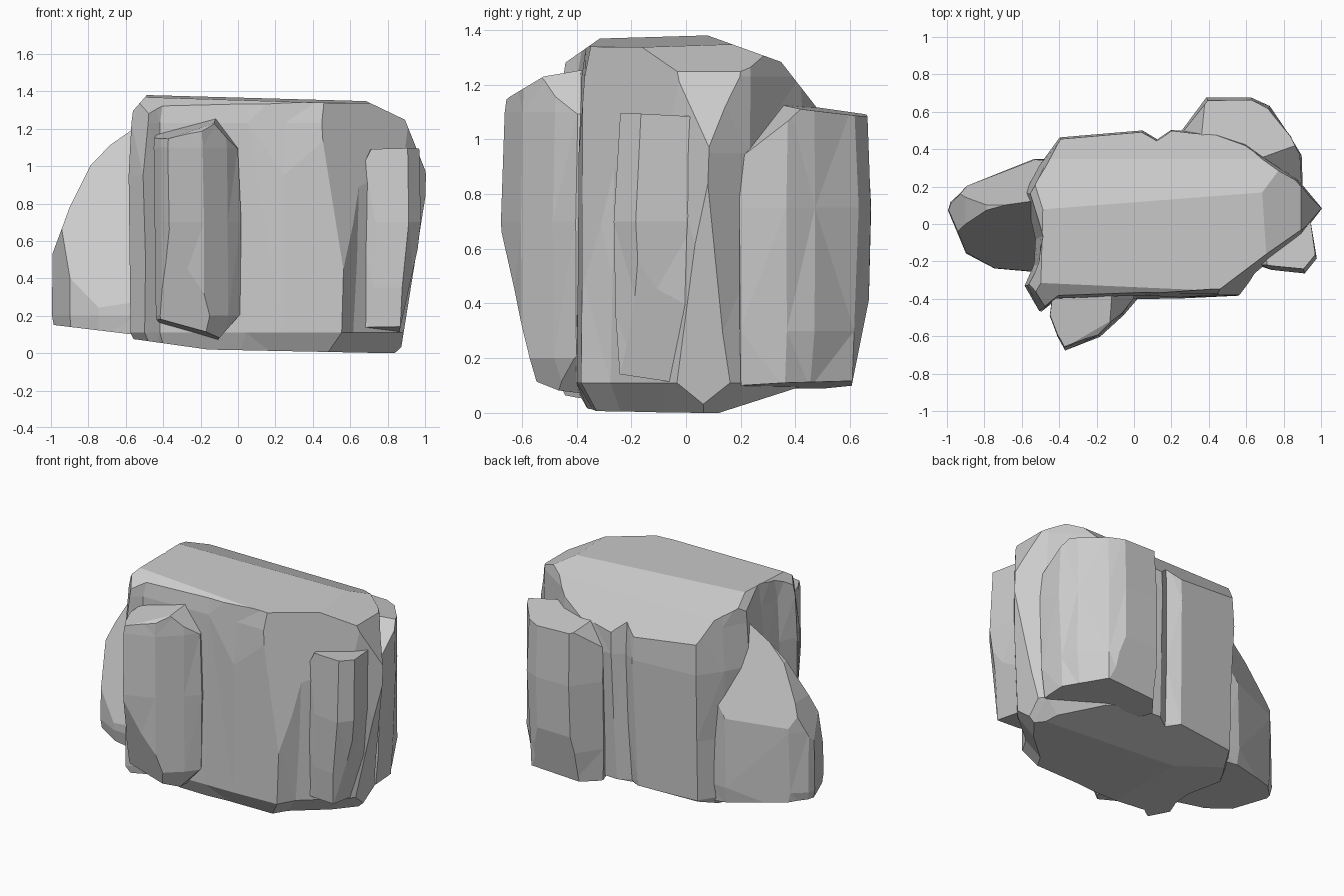
import bpy, bmesh, random
from mathutils import Vector

random.seed(4)


def rock(name, outline, rings, pivot, cuts, rough=0.008):
    """Loft an outline through (z, scale, shift_x, shift_y) rings, then chisel it with planes."""
    bm = bmesh.new()
    px, py = pivot
    loops = []
    for z, s, dx, dy in rings:
        loops.append([bm.verts.new((px + (x - px) * s + dx + random.uniform(-rough, rough),
                                    py + (y - py) * s + dy + random.uniform(-rough, rough), z))
                      for x, y in outline])
    n = len(outline)
    for a, b in zip(loops, loops[1:]):
        for i in range(n):
            j = (i + 1) % n
            bm.faces.new((a[i], a[j], b[j], b[i]))
    bm.faces.new(loops[0][::-1])
    bm.faces.new(loops[-1])
    bmesh.ops.triangulate(bm, faces=bm.faces[:])
    for point, normal in cuts:
        bmesh.ops.bisect_plane(bm, geom=bm.verts[:] + bm.edges[:] + bm.faces[:], dist=1e-5,
                               plane_co=Vector(point), plane_no=Vector(normal).normalized(),
                               clear_outer=True)
        rim = [e for e in bm.edges if e.is_boundary]
        bmesh.ops.holes_fill(bm, edges=rim, sides=0)
    bmesh.ops.dissolve_limit(bm, angle_limit=0.04, verts=bm.verts[:], edges=bm.edges[:])
    bmesh.ops.recalc_face_normals(bm, faces=bm.faces[:])
    mesh = bpy.data.meshes.new(name)
    bm.to_mesh(mesh)
    bm.free()
    obj = bpy.data.objects.new(name, mesh)
    bpy.context.collection.objects.link(obj)
    return obj


# Main boulder with a notch in the back and a groove at the front left
boulder = rock(
    "boulder",
    [(-0.58, 0.17), (-0.52, -0.08), (-0.53, -0.22), (-0.59, -0.33), (-0.50, -0.46),
     (-0.42, -0.40), (0.05, -0.39), (0.25, -0.385), (0.58, -0.37), (0.64, -0.26),
     (0.88, -0.07), (1.00, 0.08), (0.88, 0.24), (0.60, 0.43), (0.44, 0.48),
     (0.20, 0.50), (0.12, 0.45), (0.04, 0.50), (-0.40, 0.46), (-0.50, 0.31)],
    [(0.0, 0.86, -0.04, -0.01), (0.11, 0.97, -0.01, -0.02), (0.5, 0.985, 0, -0.01),
     (0.95, 1.0, 0, 0), (1.23, 0.98, 0, 0), (1.42, 0.93, -0.01, 0.01)],
    (0.1, 0.0),
    [((-0.45, 0.12, 1.38), (0.03, -0.03, 1)),
     ((0, 0.12, 1.365), (0, 0.36, 1)),
     ((0, 0.35, 1.28), (0, 1, 0.78)),
     ((0, -0.37, 1.33), (0, -0.7, 1)),
     ((-0.54, 0, 1.32), (-0.8, 0, 0.7)),
     ((0.49, -0.33, 1.3), (0.317, -0.419, 0.052)),
     ((0.68, 0, 1.35), (0.48, 0, 1)),
     ((0.90, 0, 1.23), (1, 0, 0.4)),
     ((0.98, 0, 0.70), (1, 0, -0.16)),
     ((0, 0.12, 0.0), (0, 0.32, -1)),
     ((0.8, 0, 0.0), (-0.02, 0, -1)),
     ((-0.2, 0, 0.025), (-0.14, 0, -1))])

# Tall slab on the front left
front_slab = rock(
    "front_slab",
    [(-0.45, -0.50), (-0.41, -0.60), (-0.37, -0.67), (-0.18, -0.61), (-0.05, -0.49),
     (0.02, -0.40), (0.02, -0.28), (-0.42, -0.28)],
    [(0.07, 0.86, 0, 0.02), (0.2, 0.95, 0, 0.0), (0.7, 1, 0, 0), (1.1, 0.98, -0.01, 0),
     (1.28, 0.92, -0.01, 0)],
    (-0.22, -0.3),
    [((-0.12, -0.4, 1.25), (-0.26, -0.15, 1)),
     ((-0.12, -0.4, 1.25), (1, -0.2, 0.75)),
     ((0, -0.57, 1.20), (0, -0.6, 1)),
     ((0, -0.60, 0.25), (-0.1, -1, -0.27)),
     ((-0.1, -0.45, 0.08), (-0.28, -0.15, -1)),
     ((-0.1, -0.4, 0.08), (0.8, 0, -0.7))])

# Narrow column on the right
right_column = rock(
    "right_column",
    [(0.64, -0.22), (0.74, -0.25), (0.91, -0.265), (0.97, -0.18), (0.94, 0.04), (0.65, 0.04)],
    [(0.11, 0.86, -0.03, -0.01), (0.35, 0.95, -0.02, 0), (0.7, 1, 0, 0), (1.1, 0.92, 0.01, 0.0)],
    (0.79, -0.03),
    [((0.7, -0.1, 1.085), (-0.02, 0.05, 1)),
     ((0.70, -0.2, 1.07), (-1, -0.1, 0.5)),
     ((0.97, -0.1, 0.6), (1, 0, -0.22)),
     ((0.8, -0.1, 0.12), (0, -0.15, -1))])

# Broad slab on the back right
back_slab = rock(
    "back_slab",
    [(0.25, 0.50), (0.38, 0.67), (0.63, 0.67), (0.72, 0.63), (0.84, 0.47), (0.89, 0.37),
     (0.90, 0.19), (0.35, 0.19)],
    [(0.09, 0.93, -0.01, 0.0), (0.3, 0.97, 0, 0), (0.75, 1, 0, 0), (1.14, 0.96, 0, 0)],
    (0.6, 0.3),
    [((0.5, 0.5, 1.11), (0.03, 0.14, 1)),
     ((0.7, 0.33, 1.10), (0.35, -0.75, 1)),
     ((0.28, 0.55, 0.98), (-1, 0.2, 0.7)),
     ((0.5, 0.62, 0.17), (0, 1, -0.2)),
     ((0.7, 0.5, 0.11), (0.05, 0.06, -1))])

# Sloping wedge on the left, leaning back to a ridge
left_wedge = rock(
    "left_wedge",
    [(-1.00, 0.07), (-0.90, -0.15), (-0.75, -0.23), (-0.54, -0.25), (-0.40, -0.23),
     (-0.40, 0.34), (-0.53, 0.35), (-0.90, 0.20), (-0.98, 0.11)],
    [(0.08, 0.96, 0, 0), (0.2, 1, 0, 0), (0.6, 0.99, 0, 0), (1.24, 0.96, 0, 0)],
    (-0.5, 0.06),
    [((-0.9, 0.1, 0.78), (-1, 0, 0.37)),
     ((-0.79, 0.1, 1.0), (-0.86, 0, 0.43)),
     ((-0.79, 0.1, 1.0), (-0.72, 0.05, 0.68)),
     ((-0.7, -0.22, 0.3), (-0.12, -0.85, 0.34)),
     ((-0.7, 0.12, 1.05), (-0.35, 0.85, 0.33)),
     ((-0.98, 0, 0.15), (-0.12, 0, -1))])

# Fuse the slabs with the boulder so only the outer skin remains
slabs = (front_slab, right_column, back_slab, left_wedge)
for slab in slabs:
    mod = boulder.modifiers.new("fuse_" + slab.name, 'BOOLEAN')
    mod.operation = 'UNION'
    mod.solver = 'EXACT'
    mod.object = slab
bpy.context.view_layer.update()
fused = bpy.data.meshes.new_from_object(
    boulder.evaluated_get(bpy.context.evaluated_depsgraph_get()))
boulder.modifiers.clear()
boulder.data = fused
for slab in slabs:
    bpy.data.objects.remove(slab)
